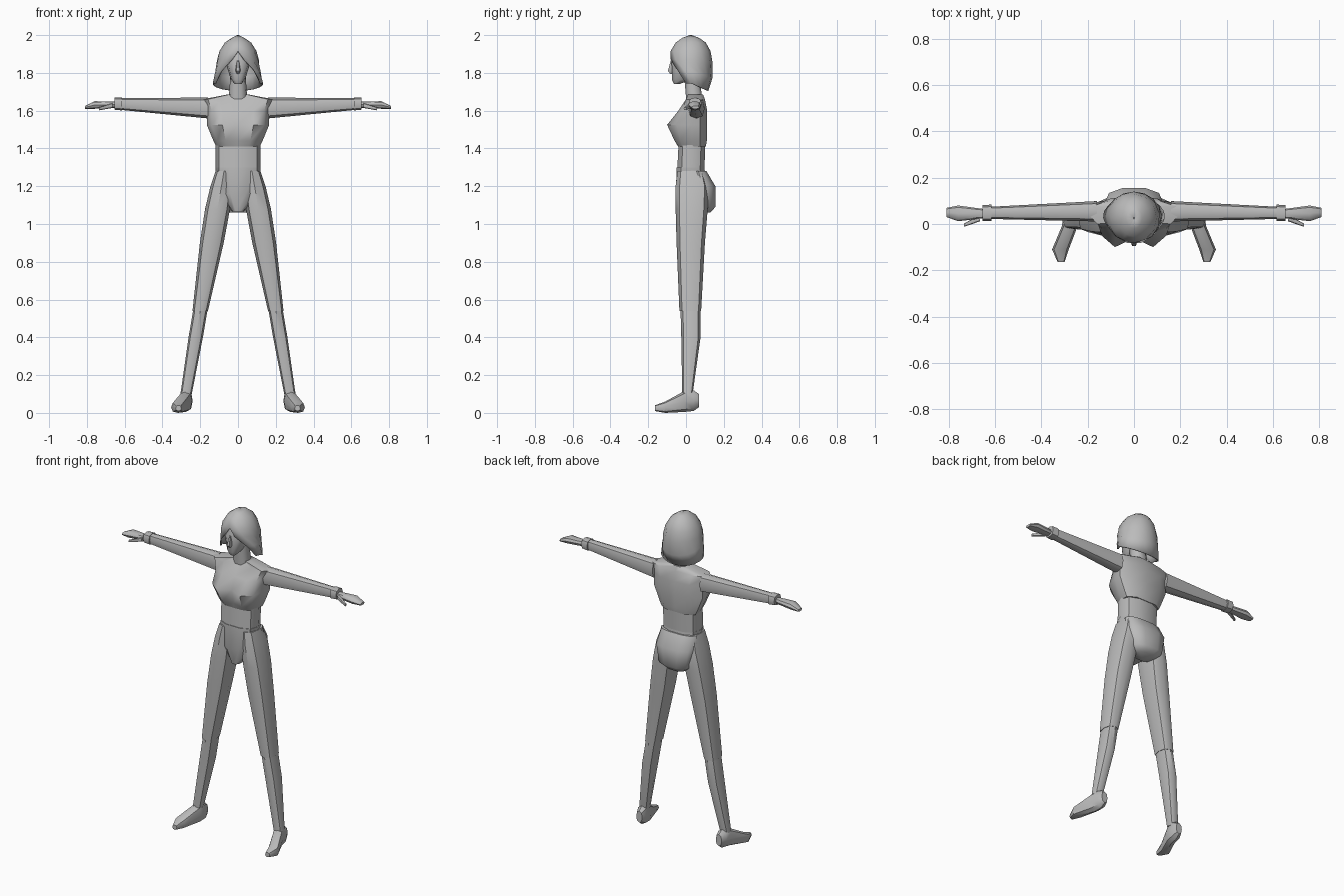
import bpy, bmesh, math

cube = bpy.data.objects.get("Cube")
if cube:
    bpy.data.objects.remove(cube, do_unlink=True)

grey = bpy.data.materials.new("plain_grey")
grey.use_nodes = True
grey.diffuse_color = (0.5, 0.5, 0.5, 1)
grey.node_tree.nodes["Principled BSDF"].inputs["Base Color"].default_value = grey.diffuse_color


def skin(name, rings, closed=True):
    """Bridge a stack of equal rings into a mesh object."""
    bm = bmesh.new()
    rows = [[bm.verts.new(point) for point in ring] for ring in rings]
    count = len(rows[0])
    for lower, upper in zip(rows, rows[1:]):
        for i in range(count if closed else count - 1):
            j = (i + 1) % count
            bm.faces.new((lower[i], lower[j], upper[j], upper[i]))
    if closed:
        bm.faces.new(rows[0])
        bm.faces.new(rows[-1])
    bmesh.ops.recalc_face_normals(bm, faces=bm.faces)
    mesh = bpy.data.meshes.new(name)
    bm.to_mesh(mesh)
    bm.free()
    mesh.materials.append(grey)
    obj = bpy.data.objects.new(name, mesh)
    bpy.context.collection.objects.link(obj)
    bpy.ops.object.select_all(action="DESELECT")
    obj.select_set(True)
    bpy.context.view_layer.objects.active = obj
    bpy.ops.object.shade_smooth_by_angle(angle=math.radians(45))
    return obj


def soft(value, power=0.8):
    return math.copysign(abs(value) ** power, value)


def loft(name, axis, rows, sides=8, flip=1):
    """Rows: place along the axis, then centre and radius on each of the other two axes."""
    rings = []
    for place, centre_u, radius_u, centre_v, radius_v in rows:
        ring = []
        for i in range(sides):
            angle = math.tau * i / sides
            point = [centre_u + radius_u * soft(math.cos(angle)),
                     centre_v + radius_v * soft(math.sin(angle))]
            point.insert("xyz".index(axis), place)
            point[0] *= flip
            ring.append(point)
        rings.append(ring)
    return skin(name, rings)


def pair(name, axis, rows):
    """Build a limb part on both sides of the body."""
    loft("left_" + name, axis, rows)
    loft("right_" + name, axis, rows, flip=-1)


def column(name, rows, sides=10):
    """Upright part on the middle line. Rows: height, half width, front, back."""
    loft(name, "z", [(height, 0, width, (front + back) / 2, (back - front) / 2)
                     for height, width, front, back in rows], sides)


def leg(name, rows):
    """Leg part following the straight splayed leg line. Rows: height, half width, front, back."""
    pair(name, "z", [(height, .2 + .17 * (.54 - height), width, (front + back) / 2, (back - front) / 2)
                     for height, width, front, back in rows])


def arm(name, start, end, swell=0):
    """Arm part following a steady taper from shoulder to wrist."""
    rows = []
    for place in (start, (start + end) / 2, end):
        taper = (place - .16) / .47
        rows.append((place, .055 - .007 * taper, .044 - .018 * taper + swell,
                     1.614 + .022 * taper, .055 - .024 * taper + swell / 4))
    pair(name, "x", rows)


# Legs and feet
leg("thigh", [(1.28, .045, -.045, .1), (1.2, .058, -.055, .12), (1.08, .066, -.055, .115),
              (.9, .063, -.05, .1), (.54, .041, -.035, .08)])
leg("shin", [(.58, .038, -.03, .077), (.4, .038, -.025, .077), (.1, .03, -.02, .035)])
pair("foot", "y", [(.068, .27, .02, .065, .035), (.04, .272, .032, .065, .055),
                   (-.01, .278, .034, .06, .055), (-.11, .318, .036, .03, .03),
                   (-.165, .315, .015, .025, .015)])

# Arms and hands
arm("upper_arm", .16, .41)
arm("forearm", .39, .63)
arm("cuff", .615, .655, swell=.009)
pair("hand", "x", [(.65, .045, .02, 1.632, .017), (.76, .046, .034, 1.63, .02),
                   (.81, .05, .02, 1.617, .008)])
pair("thumb", "x", [(.665, .026, .014, 1.627, .013), (.735, -.005, .007, 1.61, .008)])

# Hips, seat and waist
column("pelvis", [(1.065, .03, -.045, .1), (1.16, .105, -.058, .12), (1.3, .12, -.052, .1)])
column("seat", [(1.06, .065, .04, .13), (1.09, .105, .03, .158), (1.2, .128, .02, .158),
                (1.28, .12, .02, .11)])
column("abdomen", [(1.27, .118, -.05, .1), (1.43, .12, -.042, .105)])

# Chest: half sections mirrored into full rings
chest = []
for height, width, middle, bust, back in [
        (1.41, .115, -.042, -.04, .105), (1.44, .13, -.045, -.06, .11),
        (1.525, .165, -.06, -.1, .112), (1.6, .163, -.03, -.04, .112),
        (1.66, .187, 0, 0, .1), (1.685, .06, .02, .02, .09)]:
    half = [(width / 2, bust), (width * .85, bust / 2), (width, .03), (width, .075), (width * .6, back)]
    outline = [(0, middle)] + half + [(0, back)] + [(-x, y) for x, y in reversed(half)]
    chest.append([(x, y, height) for x, y in outline])
skin("chest", chest)

# Neck, head and face
column("neck", [(1.65, .05, 0, .09), (1.79, .04, -.012, .07)])
column("head", [(1.742, .018, -.065, -.03), (1.765, .038, -.077, .03),
                (1.87, .07, -.079, .09), (1.95, .05, -.05, .08)])
column("nose", [(1.795, .006, -.085, -.06), (1.81, .014, -.098, -.06),
                (1.865, .006, -.082, -.06)], sides=6)

# Hair: a shell of arcs open at the face, with its hem dropping to the back
hair, count = [], 13
for height, width, front, back, gap in [
        (2, .004, .02, .03, 0), (1.985, .035, -.02, .07, 0), (1.96, .07, -.055, .105, 0),
        (1.915, .098, -.082, .13, 0), (1.87, .112, -.086, .14, .3),
        (1.81, .12, -.08, .14, .85), (1.745, .134, -.05, .118, 1.15)]:
    arc = []
    for i in range(count):
        angle = gap + (math.tau - 2 * gap) * i / (count - 1)
        y = (front + back) / 2 - (back - front) / 2 * math.cos(angle)
        arc.append((width * math.sin(angle), y, height - gap * max(0, y - .03) * .4))
    hair.append(arc)
shell = skin("hair", hair, closed=False)
weld = shell.modifiers.new("weld", "WELD")
weld.merge_threshold = .0005
thick = shell.modifiers.new("thickness", "SOLIDIFY")
thick.thickness = .008
